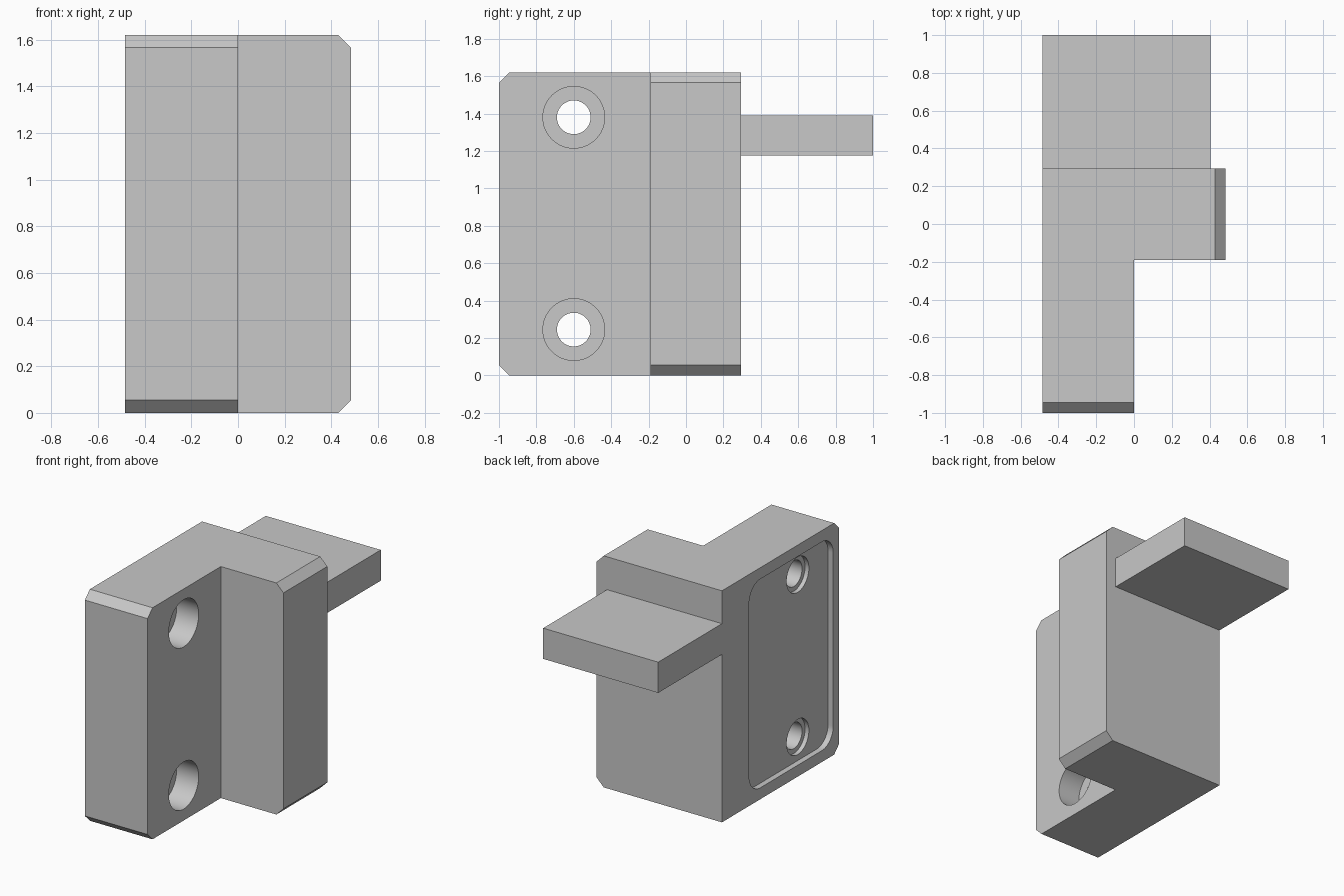
import bpy, bmesh, math
from mathutils import Vector, Matrix

if "Cube" in bpy.data.objects:
    bpy.data.objects.remove(bpy.data.objects["Cube"])

SIDE, HEIGHT, CHAMFER = 0.485, 1.62, 0.055
STEP_Y, BACK_Y = -0.19, 0.295
TAB_Z = (1.175, 1.39)
TAB_X = 0.405
HOLE_Y, HOLE_Z = -0.6, (0.245, 1.38)
POCKET_DEPTH = 0.04

grey = bpy.data.materials.new("plain grey")
grey.use_nodes = True
colour = (0.58, 0.58, 0.58, 1)
grey.diffuse_color = colour
grey.node_tree.nodes["Principled BSDF"].inputs["Base Color"].default_value = colour


def add_object(name, bm):
    bmesh.ops.recalc_face_normals(bm, faces=bm.faces)
    mesh = bpy.data.meshes.new(name)
    bm.to_mesh(mesh)
    bm.free()
    mesh.materials.append(grey)
    obj = bpy.data.objects.new(name, mesh)
    bpy.context.collection.objects.link(obj)
    return obj


def prism(bm, points, direction):
    """Extrude a flat outline into a solid."""
    face = bm.faces.new([bm.verts.new(p) for p in points])
    top = bmesh.ops.extrude_face_region(bm, geom=[face])["geom"]
    bmesh.ops.translate(bm, vec=direction,
                        verts=[v for v in top if isinstance(v, bmesh.types.BMVert)])


def cut(target, cutter):
    """Subtract a cutter and remove it."""
    cutter.hide_render = True
    mod = target.modifiers.new("cut", 'BOOLEAN')
    mod.operation, mod.solver, mod.object = 'DIFFERENCE', 'EXACT', cutter
    bpy.context.view_layer.objects.active = target
    bpy.ops.object.modifier_apply(modifier=mod.name)
    bpy.data.objects.remove(cutter)


def drill(target, z, radius, x0, x1):
    """Round hole along x."""
    bm = bmesh.new()
    place = Matrix.Translation(((x0 + x1) / 2, HOLE_Y, z)) @ Matrix.Rotation(math.pi / 2, 4, 'Y')
    bmesh.ops.create_cone(bm, cap_ends=True, segments=64, radius1=radius,
                          radius2=radius, depth=x1 - x0, matrix=place)
    cut(target, add_object("hole_cutter", bm))


# L-shaped block
bm = bmesh.new()
outline = [(-SIDE, -1), (0, -1), (0, STEP_Y), (SIDE, STEP_Y), (SIDE, BACK_Y), (-SIDE, BACK_Y)]
prism(bm, [(x, y, 0) for x, y in outline], (0, 0, HEIGHT))
bmesh.ops.recalc_face_normals(bm, faces=bm.faces)

# Tab drawn out of the back face
for co, no in [((0, 0, TAB_Z[0]), (0, 0, 1)), ((0, 0, TAB_Z[1]), (0, 0, 1)), ((TAB_X, 0, 0), (1, 0, 0))]:
    bmesh.ops.bisect_plane(bm, geom=bm.verts[:] + bm.edges[:] + bm.faces[:],
                           plane_co=co, plane_no=no)
tab_faces = []
for f in bm.faces:
    c = f.calc_center_median()
    if f.normal.y > 0.9 and TAB_Z[0] < c.z < TAB_Z[1] and c.x < TAB_X:
        tab_faces.append(f)
tab = bmesh.ops.extrude_discrete_faces(bm, faces=tab_faces)["faces"]
bmesh.ops.translate(bm, vec=(0, 1 - BACK_Y, 0), verts=list({v for f in tab for v in f.verts}))
bmesh.ops.remove_doubles(bm, verts=bm.verts, dist=0.0001)
bmesh.ops.dissolve_limit(bm, angle_limit=0.01, verts=bm.verts, edges=bm.edges)

# Chamfers on the front end and the side end
ends = []
for e in bm.edges:
    a, b = e.verts[0].co, e.verts[1].co
    level = abs(a.z - b.z) < 0.001 and (a.z < 0.001 or a.z > HEIGHT - 0.001)
    front = max(a.y, b.y) < -0.99
    side = min(a.x, b.x) > SIDE - 0.001
    if level and (front or side):
        ends.append(e)
bmesh.ops.bevel(bm, geom=ends, offset=CHAMFER, segments=1, affect='EDGES', profile=0.5)
block = add_object("bracket_block", bm)

# Shallow rounded pocket on the flat side
bm = bmesh.new()
y0, y1, z0, z1, r = -0.935, -0.005, 0.08, 1.54, 0.125
corners = [(y1 - r, z1 - r), (y0 + r, z1 - r), (y0 + r, z0 + r), (y1 - r, z0 + r)]
rim = []
for i, (cy, cz) in enumerate(corners):
    for k in range(13):
        t = math.pi / 2 * (i + k / 12)
        rim.append((-SIDE - 0.1, cy + r * math.cos(t), cz + r * math.sin(t)))
prism(bm, rim, (0.1 + POCKET_DEPTH, 0, 0))
cut(block, add_object("pocket_cutter", bm))

# Screw holes with a deep bore on one side and a shallow one in the pocket
floor = -SIDE + POCKET_DEPTH
for z in HOLE_Z:
    drill(block, z, 0.09, -SIDE - 0.1, 0.1)
    drill(block, z, 0.165, -0.17, 0.1)
    drill(block, z, 0.123, -SIDE - 0.1, floor + 0.03)

bpy.ops.object.select_all(action='DESELECT')
block.select_set(True)
bpy.context.view_layer.objects.active = block
bpy.ops.object.shade_smooth_by_angle(angle=math.radians(25))
